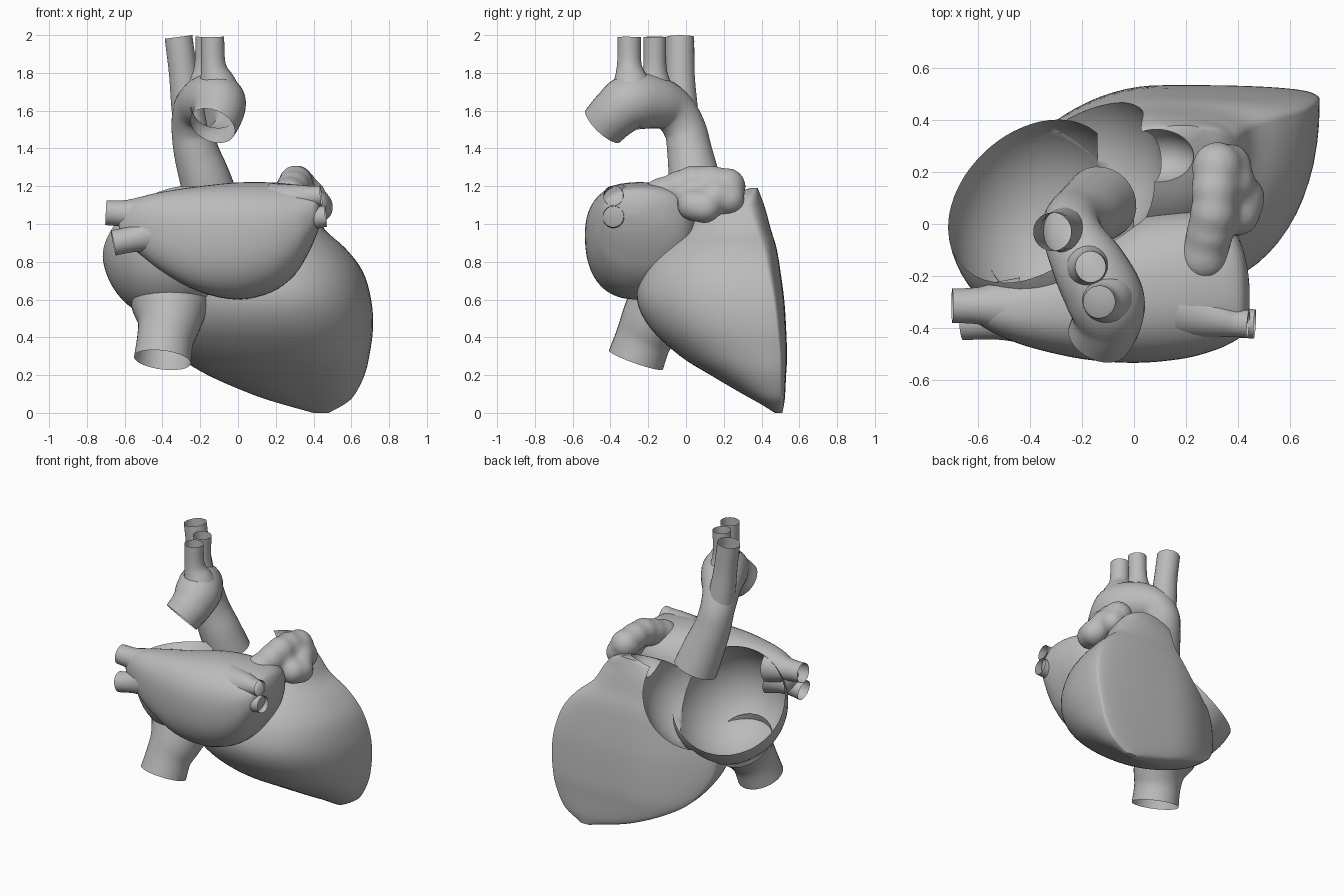
import bpy, bmesh, math
from mathutils import Vector

old = bpy.data.objects.get("Cube")
if old:
    bpy.data.objects.remove(old, do_unlink=True)

grey = bpy.data.materials.new("plain_grey")
grey.use_nodes = True
grey.diffuse_color = (0.5, 0.5, 0.5, 1)
grey.node_tree.nodes["Principled BSDF"].inputs["Base Color"].default_value = (0.5, 0.5, 0.5, 1)


def finish(bm, name):
    bmesh.ops.recalc_face_normals(bm, faces=bm.faces[:])
    mesh = bpy.data.meshes.new(name)
    bm.to_mesh(mesh)
    bm.free()
    mesh.materials.append(grey)
    obj = bpy.data.objects.new(name, mesh)
    bpy.context.collection.objects.link(obj)
    return obj


def activate(obj):
    bpy.ops.object.select_all(action='DESELECT')
    obj.select_set(True)
    bpy.context.view_layer.objects.active = obj


def smooth(obj, angle=40):
    activate(obj)
    bpy.ops.object.shade_smooth_by_angle(angle=math.radians(angle))


def power(v, e):
    return math.copysign(abs(v) ** e, v)


def refine(rows, steps):
    """Catmull-Rom interpolation of rows of numbers."""
    out = []
    for i in range(len(rows) - 1):
        p0, p1 = rows[max(i - 1, 0)], rows[i]
        p2, p3 = rows[i + 1], rows[min(i + 2, len(rows) - 1)]
        for s in range(steps):
            t = s / steps
            out.append([b + 0.5 * t * (c - a + t * (2 * a - 5 * b + 4 * c - d
                        + t * (3 * (b - c) + d - a)))
                        for a, b, c, d in zip(p0, p1, p2, p3)])
    return out + [list(rows[-1])]


def skin(rings, name, closed):
    bm = bmesh.new()
    loops = [[bm.verts.new(p) for p in ring] for ring in rings]
    n = len(loops[0])
    for a, b in zip(loops, loops[1:]):
        for i in range(n):
            j = (i + 1) % n
            bm.faces.new((a[i], a[j], b[j], b[i]))
    if closed:
        bm.faces.new(loops[0])
        bm.faces.new(loops[-1])
    return finish(bm, name)


def tube(name, rows, steps=6, n=28):
    """Open vessel along rows of x, y, z, radius."""
    rows = refine(rows, steps)
    pts = [Vector(r[:3]) for r in rows]
    rings, side, last = [], None, None
    for i, p in enumerate(pts):
        tan = (pts[min(i + 1, len(pts) - 1)] - pts[max(i - 1, 0)]).normalized()
        side = tan.orthogonal().normalized() if side is None else last.rotation_difference(tan) @ side
        last = tan
        up = tan.cross(side)
        rings.append([p + rows[i][3] * (math.cos(a) * side + math.sin(a) * up)
                      for a in (2 * math.pi * k / n for k in range(n))])
    smooth(skin(rings, name, False))


def ellipsoid(centre, radii, segs=56):
    bm = bmesh.new()
    bmesh.ops.create_uvsphere(bm, u_segments=segs, v_segments=segs // 2, radius=1)
    bmesh.ops.scale(bm, vec=radii, verts=bm.verts[:])
    bmesh.ops.translate(bm, vec=centre, verts=bm.verts[:])
    return bm


def carve(obj, hollows):
    for centre, radii in hollows:
        cutter = finish(ellipsoid(centre, radii), "hollow_cutter")
        cutter.hide_render = True
        cut = obj.modifiers.new("hollow", 'BOOLEAN')
        cut.operation = 'DIFFERENCE'
        cut.object = cutter
        cut.solver = 'EXACT'
        activate(obj)
        bpy.ops.object.modifier_apply(modifier=cut.name)
        bpy.data.objects.remove(cutter, do_unlink=True)


# Hollows: atrium bowl, ventricle inlet, outlet under the artery
bowl = ((-0.36, 0.025, 0.87), (0.36, 0.41, 0.38))
inlet = ((-0.25, 0.22, 0.99), (0.36, 0.35, 0.36))
outlet = ((0.09, 0.26, 1.17), (0.14, 0.105, 0.13))

# Ventricles: z, left edge, right edge, front, back
ventricle_rows = [
    (0.00, 0.40, 0.48, 0.47, 0.51), (0.05, 0.22, 0.57, 0.39, 0.52),
    (0.10, 0.07, 0.62, 0.30, 0.525), (0.20, -0.16, 0.67, 0.13, 0.53),
    (0.30, -0.31, 0.695, -0.03, 0.535), (0.45, -0.41, 0.715, -0.19, 0.53),
    (0.60, -0.43, 0.705, -0.26, 0.52), (0.75, -0.40, 0.66, -0.23, 0.50),
    (0.87, -0.34, 0.57, -0.15, 0.48), (0.97, -0.27, 0.46, -0.04, 0.45),
    (1.08, -0.18, 0.40, 0.08, 0.42), (1.15, -0.02, 0.34, 0.22, 0.395),
    (1.19, 0.12, 0.25, 0.34, 0.38)]
rings = []
for z, xl, xr, yf, yb in refine(ventricle_rows, 4):
    bulge = min(0.02 + 0.065 * z, (yb - yf) * 0.3)
    ring = []
    for k in range(64):
        a = 2 * math.pi * k / 64
        s, c = math.sin(a), math.cos(a)
        x = (xl + xr) / 2 + (xr - xl) / 2 * power(c, 0.88)
        depth = bulge if s > 0 else yb - bulge - yf
        # the back wall curves forward on the right-hand side of the body
        lean = 0.72 * max(0, 0.1 - x) ** 2 * (1 if s > 0 else 1 + s)
        ring.append((x, yb - bulge + depth * power(s, 0.88) - lean, z))
    rings.append(ring)
ventricles = skin(rings, "ventricles", True)
carve(ventricles, (bowl, inlet, outlet))
smooth(ventricles)

# Right atrium: open bowl
bm = ellipsoid(*bowl)
for point, normal in (((-0.70, -0.05, 0.87), (-0.41, 0.57, 0.70)), ((-0.14, 0, 0), (1, 0, 0))):
    bmesh.ops.bisect_plane(bm, geom=bm.verts[:] + bm.edges[:] + bm.faces[:],
                           plane_co=point, plane_no=normal, clear_outer=True)
smooth(finish(bm, "right_atrium"))

# Left atrium: x, bottom, top, front, back
atrium_rows = [
    (-0.63, 0.96, 1.04, -0.36, -0.30), (-0.60, 0.91, 1.09, -0.385, -0.265),
    (-0.52, 0.84, 1.14, -0.43, -0.22),
    (-0.40, 0.745, 1.17, -0.475, -0.18), (-0.20, 0.64, 1.20, -0.52, -0.10),
    (0.00, 0.60, 1.22, -0.535, 0.02), (0.18, 0.64, 1.22, -0.52, 0.05),
    (0.30, 0.73, 1.21, -0.49, 0.04), (0.37, 0.84, 1.20, -0.46, 0.0),
    (0.415, 0.94, 1.18, -0.43, -0.08), (0.437, 1.01, 1.14, -0.38, -0.17),
    (0.445, 1.05, 1.10, -0.32, -0.24)]
rings = []
for x, z0, z1, y0, y1 in refine(atrium_rows, 4):
    ring = []
    for k in range(48):
        a = 2 * math.pi * k / 48
        s = math.sin(a)
        mid = z0 + (z1 - z0) * 0.55
        height = z1 - mid if s > 0 else mid - z0
        ring.append((x, (y0 + y1) / 2 + (y1 - y0) / 2 * power(math.cos(a), 0.85),
                     mid + height * power(s, 0.85)))
    rings.append(ring)
left_atrium = skin(rings, "left_atrium", True)
carve(left_atrium, (bowl, inlet))
smooth(left_atrium, 50)

# Lower great vein
tube("lower_vein", [(-0.36, -0.12, 0.565, 0.205), (-0.365, -0.18, 0.48, 0.17),
                    (-0.385, -0.225, 0.39, 0.15), (-0.40, -0.265, 0.28, 0.152)])

# Lung veins
for name, rows in {
    "upper_right_vein": [(-0.45, -0.32, 1.045, 0.115), (-0.52, -0.315, 1.05, 0.095),
                         (-0.60, -0.315, 1.055, 0.072), (-0.70, -0.315, 1.06, 0.066)],
    "lower_right_vein": [(-0.42, -0.35, 0.95, 0.115), (-0.48, -0.36, 0.94, 0.095),
                         (-0.56, -0.375, 0.92, 0.07), (-0.66, -0.38, 0.90, 0.068)],
    "upper_left_vein": [(0.20, -0.33, 1.10, 0.12), (0.33, -0.365, 1.135, 0.075),
                        (0.39, -0.38, 1.145, 0.056), (0.44, -0.385, 1.15, 0.053)],
    "lower_left_vein": [(0.22, -0.33, 1.02, 0.13), (0.34, -0.365, 1.03, 0.08),
                        (0.40, -0.38, 1.035, 0.06), (0.465, -0.385, 1.04, 0.056)],
}.items():
    tube(name, rows)

# Main artery arch and its three branches
tube("artery_arch", [(-0.13, 0.08, 1.09, 0.145), (-0.175, 0.045, 1.24, 0.135),
                     (-0.22, 0.02, 1.38, 0.12), (-0.24, -0.005, 1.50, 0.112),
                     (-0.225, -0.07, 1.60, 0.12), (-0.17, -0.17, 1.645, 0.142),
                     (-0.11, -0.29, 1.645, 0.15), (-0.105, -0.37, 1.59, 0.135),
                     (-0.135, -0.44, 1.52, 0.125)])
tube("branch_one", [(-0.25, -0.015, 1.50, 0.09), (-0.27, -0.025, 1.64, 0.085),
                    (-0.29, -0.03, 1.80, 0.076), (-0.315, -0.03, 1.99, 0.074)])
tube("branch_two", [(-0.18, -0.16, 1.66, 0.11), (-0.175, -0.165, 1.76, 0.08),
                    (-0.17, -0.165, 1.84, 0.061), (-0.165, -0.165, 1.99, 0.06)])
tube("branch_three", [(-0.10, -0.28, 1.66, 0.135), (-0.11, -0.29, 1.745, 0.10),
                      (-0.13, -0.30, 1.84, 0.066), (-0.135, -0.30, 1.99, 0.062)])

# Left ear-shaped pouch, lumps fused together
bm = bmesh.new()
for x, y, z, r in ((0.27, -0.13, 1.15, 0.10), (0.29, -0.04, 1.19, 0.095),
                   (0.305, 0.04, 1.22, 0.095), (0.31, 0.13, 1.22, 0.095),
                   (0.32, 0.22, 1.20, 0.10), (0.37, 0.23, 1.13, 0.085),
                   (0.38, 0.16, 1.15, 0.09), (0.42, 0.10, 1.09, 0.09),
                   (0.40, 0.04, 1.10, 0.09)):
    ball = bmesh.ops.create_icosphere(bm, subdivisions=3, radius=r)["verts"]
    bmesh.ops.translate(bm, vec=(x, y, z), verts=ball)
pouch = finish(bm, "left_pouch")
activate(pouch)
fuse = pouch.modifiers.new("fuse", 'REMESH')
fuse.mode = 'VOXEL'
fuse.voxel_size = 0.015
soften = pouch.modifiers.new("soften", 'SMOOTH')
soften.iterations = 25
for m in (fuse.name, soften.name):
    bpy.ops.object.modifier_apply(modifier=m)
smooth(pouch, 80)
